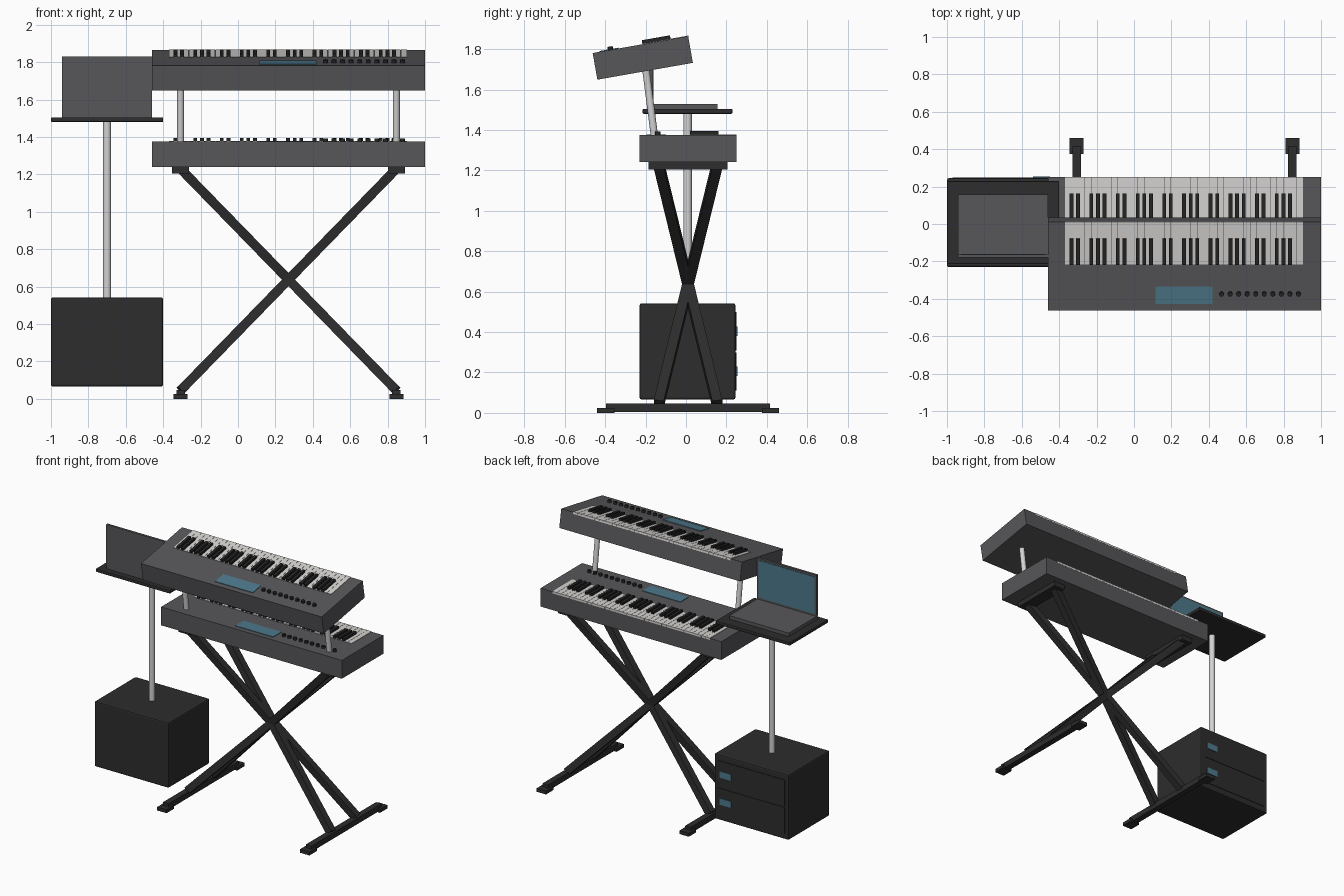
import bpy, math
from mathutils import Vector, Matrix

if "Cube" in bpy.data.objects:
    bpy.data.objects.remove(bpy.data.objects["Cube"])

def mat(name, r, g, b):
    m = bpy.data.materials.new(name)
    m.diffuse_color = (r, g, b, 1)
    m.use_nodes = True
    m.node_tree.nodes["Principled BSDF"].inputs["Base Color"].default_value = m.diffuse_color
    return m

GREY = mat("casing_grey", .095, .095, .102)
DARK = mat("frame_dark", .026, .026, .027)
BLACK = mat("key_black", .018, .018, .018)
WHITE = mat("key_white", .66, .65, .63)
METAL = mat("pole_metal", .65, .65, .65)
BLUE = mat("screen_blue", .075, .19, .26)

def finish(name, verts, faces, material, xf=None):
    me = bpy.data.meshes.new(name)
    me.from_pydata(verts, [], faces)
    me.materials.append(material)
    ob = bpy.data.objects.new(name, me)
    bpy.context.collection.objects.link(ob)
    if xf is not None:
        ob.matrix_world = xf
    return ob

def boxes(name, specs, material, xf=None, bevel=0):
    """One object made of boxes given as (x0, x1, y0, y1, z0, z1)."""
    verts, faces = [], []
    for x0, x1, y0, y1, z0, z1 in specs:
        n = len(verts)
        verts += [(x, y, z) for z in (z0, z1) for x, y in ((x0, y0), (x1, y0), (x1, y1), (x0, y1))]
        faces += [[n + i for i in f] for f in
                  ((3, 2, 1, 0), (4, 5, 6, 7), (0, 1, 5, 4), (1, 2, 6, 5), (2, 3, 7, 6), (3, 0, 4, 7))]
    ob = finish(name, verts, faces, material, xf)
    if bevel:
        b = ob.modifiers.new("bevel", 'BEVEL')
        b.width, b.segments = bevel, 2
    return ob

def rod(name, a, b, r, material, sides=20, xf=None):
    """Round rod between two points."""
    a, b = Vector(a), Vector(b)
    q = (b - a).to_track_quat('Z', 'Y')
    ring = [q @ Vector((r * math.cos(t), r * math.sin(t), 0))
            for t in (2 * math.pi * i / sides for i in range(sides))]
    verts = [a + p for p in ring] + [b + p for p in ring]
    faces = [(i, (i + 1) % sides, sides + (i + 1) % sides, sides + i) for i in range(sides)]
    faces += [list(range(sides))[::-1], list(range(sides, 2 * sides))]
    ob = finish(name, verts, faces, material, xf)
    for p in ob.data.polygons:
        p.use_smooth = len(p.vertices) == 4
    return ob

def bar(name, a, b, w, material):
    """Square bar between two points, two sides kept upright."""
    a, b = Vector(a), Vector(b)
    d = (b - a).normalized()
    n = d.cross(Vector((0, 1, 0))).normalized()
    s = n.cross(d)
    rot = Matrix((n, s, d)).transposed().to_4x4()
    h = w / 2
    return boxes(name, [(-h, h, -h, h, 0, (b - a).length)], material, Matrix.Translation(a) @ rot)

CX, CY, HALF = .27, .01, .577   # stand centre and half spread

# Keyboards, both from the same local layout
def keyboard(prefix, loc, tilt):
    xf = Matrix.Translation(loc) @ Matrix.Rotation(math.radians(tilt), 4, 'X')
    top, x0, w = .067, -.64, 1.275 / 36
    boxes(prefix + "_body", [(-.73, .73, -.24, .24, -top, top)], GREY, xf)
    boxes(prefix + "_white_keys",
          [(x0 + i * w + .0008, x0 + (i + 1) * w - .0008, .01, .2408, top - .012, top + .003)
           for i in range(36)], WHITE, xf)
    boxes(prefix + "_black_keys",
          [(x0 + i * w - .01, x0 + i * w + .01, .01, .152, top, top + .02)
           for i in range(1, 36) if i % 7 in (1, 2, 4, 5, 6)], BLACK, xf)
    boxes(prefix + "_display", [(-.155, .15, -.205, -.109, top - .002, top + .004)], BLUE, xf)
    for i in range(10):
        x = .198 + i * .0457
        rod(f"{prefix}_knob_{i + 1}", (x, -.15, top - .002), (x, -.15, top + .017), .013, BLACK, 12, xf)

keyboard("lower_keyboard", (CX, CY, 1.308), 0)
keyboard("upper_keyboard", (CX, -.214, 1.757), 10)

# Stand: crossed legs, top rails, feet and upper supports
for s, side in ((-1, "left"), (1, "right")):
    x = CX + s * HALF
    for t, end in ((-1, "front"), (1, "back")):
        bar(f"{side}_{end}_leg", (x, CY + t * .145, .045), (CX - s * HALF, CY - t * .145, 1.23), .05, DARK)
    boxes(f"{side}_top_rail", [(x - .045, x + .045, CY - .195, CY + .195, 1.205, 1.241)], DARK)
    boxes(f"{side}_foot_bar", [(x - .0225, x + .0225, CY - .405, CY + .405, .005, .047)], DARK)
    boxes(f"{side}_foot_pads", [(x - .038, x + .038, CY + a, CY + b, 0, .025)
                                for a, b in ((-.45, -.365), (.365, .45))], DARK)
    rod(f"{side}_upper_support", (x, -.155, 1.36), (x, -.2, 1.71), .018, METAL)

# Equipment cabinet with two front units
boxes("cabinet", [(-1, -.4, -.23, .245, .066, .542)], DARK, bevel=.01)
boxes("cabinet_panels", [(-.97, -.43, .24, .249, z, z + .19) for z in (.11, .31)], DARK)
boxes("cabinet_displays", [(-.54, -.45, .245, .254, z, z + .047) for z in (.183, .381)], BLUE)

# Pole, tray and laptop
rod("tray_pole", (-.7, .008, .53), (-.7, .008, 1.49), .021, METAL)
boxes("laptop_tray", [(-1, -.4, -.215, .23, 1.48, 1.505)], DARK, bevel=.006)
boxes("laptop_base", [(-.94, -.46, -.175, .157, 1.505, 1.53)], GREY)
boxes("laptop_lid", [(-.94, -.46, -.18, -.163, 1.53, 1.83)], GREY)
boxes("laptop_screen", [(-.925, -.475, -.165, -.16, 1.545, 1.815)], BLUE)
